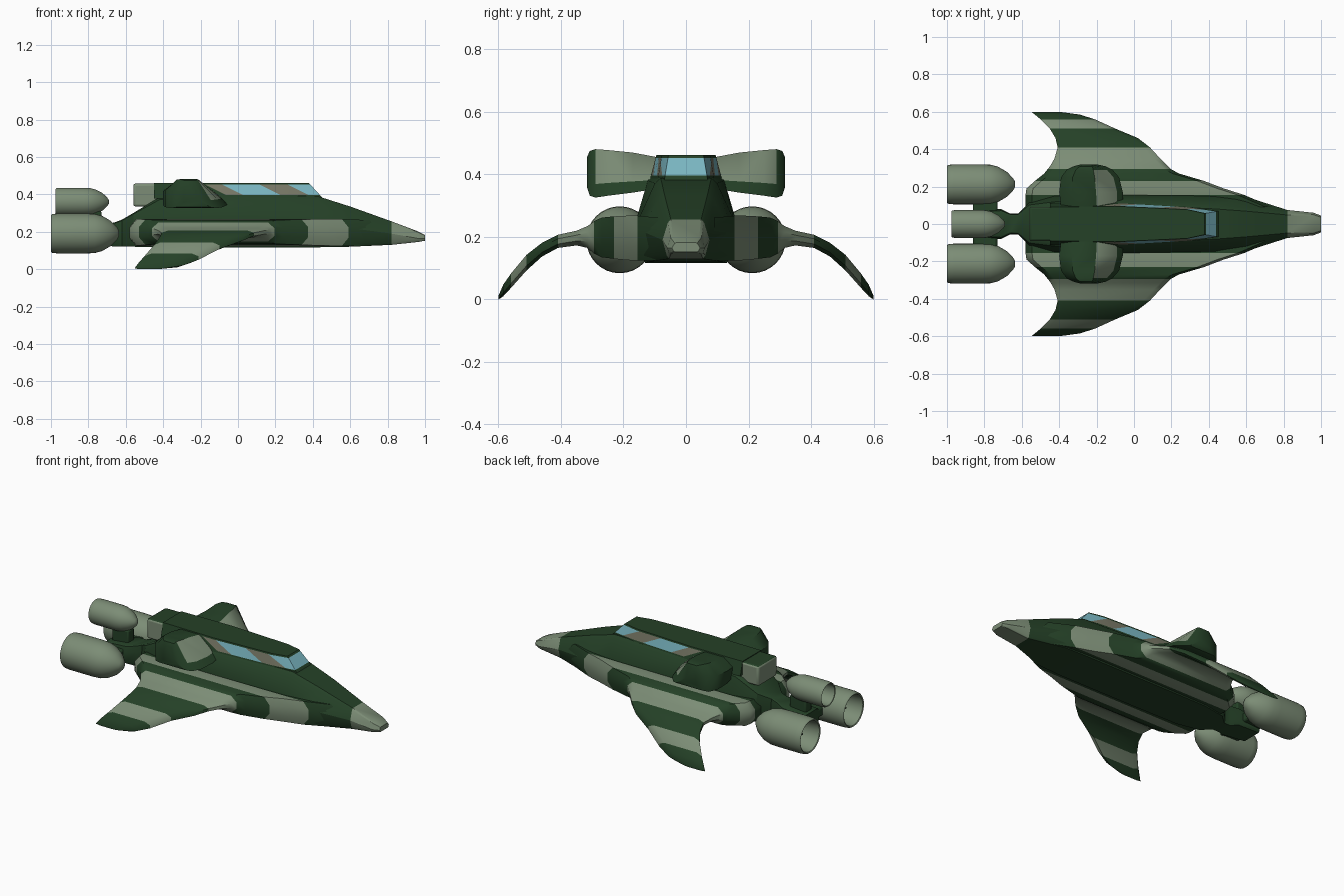
import bpy, bmesh, math
from mathutils import Vector

if "Cube" in bpy.data.objects:
    bpy.data.objects.remove(bpy.data.objects["Cube"])

COLOURS = [("dark_green", (0.018, 0.052, 0.02)), ("pale_green", (0.20, 0.265, 0.18)),
           ("window_blue", (0.20, 0.48, 0.55)), ("olive_grey", (0.19, 0.19, 0.135))]
MATS = []
for n, c in COLOURS:
    m = bpy.data.materials.new(n)
    m.diffuse_color = (*c, 1)
    m.use_nodes = True
    m.node_tree.nodes["Principled BSDF"].inputs["Base Color"].default_value = m.diffuse_color
    MATS.append(m)
DARK, PALE, BLUE, OLIVE = range(4)


def lerp(a, b, t):
    return a + (b - a) * t


def finish(name, bm, angle=35, bevel=0):
    bmesh.ops.recalc_face_normals(bm, faces=bm.faces[:])
    me = bpy.data.meshes.new(name)
    bm.to_mesh(me)
    bm.free()
    for m in MATS:
        me.materials.append(m)
    ob = bpy.data.objects.new(name, me)
    bpy.context.collection.objects.link(ob)
    bpy.ops.object.select_all(action='DESELECT')
    ob.select_set(True)
    bpy.context.view_layer.objects.active = ob
    if bevel:
        b = ob.modifiers.new("bevel", 'BEVEL')
        b.width, b.segments, b.limit_method = bevel, 2, 'ANGLE'
    bpy.ops.object.shade_smooth_by_angle(angle=math.radians(angle))
    return ob


def loft(rings, rule):
    """Skin closed rings; rule(ring index, segment index, centre) gives the colour."""
    bm = bmesh.new()
    vs = [[bm.verts.new(p) for p in r] for r in rings]
    n = len(vs[0])
    for i in range(len(vs) - 1):
        for j in range(n):
            k = (j + 1) % n
            f = bm.faces.new((vs[i][j], vs[i][k], vs[i + 1][k], vs[i + 1][j]))
            f.material_index = rule(i, j, f.calc_center_median())
    for i, r in ((0, vs[0]), (len(vs) - 2, vs[-1])):
        f = bm.faces.new(r)
        f.material_index = rule(i, -1, f.calc_center_median())
    return bm


def box(name, x0, x1, y0, y1, z0, z1, rule, bevel=0.012):
    rings = [[(x, y0, z0), (x, y1, z0), (x, y1, z1), (x, y0, z1)] for x in (x0, x1)]
    return finish(name, loft(rings, rule), 35, bevel)


# Fuselage: x, z bottom / middle / top, half width bottom / middle / top
BODY = [(1.0, .152, .165, .182, .04, .045, .035), (.96, .145, .165, .203, .055, .06, .048),
        (.82, .13, .19, .256, .062, .075, .055), (.6, .12, .22, .335, .14, .145, .078),
        (.43, .117, .25, .389, .148, .155, .092), (-.1, .117, .27, .396, .148, .155, .118),
        (-.42, .118, .27, .385, .145, .15, .115), (-.56, .12, .25, .30, .115, .115, .10),
        (-.62, .12, .22, .265, .055, .055, .05), (-.66, .12, .21, .25, .055, .055, .05),
        (-.71, .13, .20, .24, .08, .08, .07), (-.86, .14, .19, .225, .07, .075, .06)]
rings = []
for x, zb, zm, zt, wb, wm, wt in BODY:
    half = [(wb * .88, zb), (wb, lerp(zb, zm, .2)), (wm, zm),
            (lerp(wm, wt, .88), lerp(zm, zt, .88)), (wt * .88, zt)]
    rings.append([(x, y, z) for y, z in half] + [(x, -y, z) for y, z in reversed(half)])
finish("fuselage", loft(rings, lambda i, j, c: PALE if c.x > .82 else DARK), 30)

# Canopy spine with slanted windows cut into its sides and front
SPINE = [(.455, .378, .07, .056), (.3, .285, .092, .077), (-.1, -.1, .117, .095),
         (-.45, -.45, .112, .09)]
rings = [[(xb, -wb, .378), (xb, wb, .378), (xt, wt, .462), (xt, -wt, .462)]
         for xb, xt, wb, wt in SPINE]
bm = loft(rings, lambda i, j, c: DARK)
cuts = [((0, 0, .396), (0, 0, 1)), ((0, 0, .453), (0, 0, 1))]
cuts += [((0, 0, u), (.5, 0, 1)) for u in (.365, .41, .51, .585)]
for co, no in cuts:
    bmesh.ops.bisect_plane(bm, geom=bm.verts[:] + bm.edges[:] + bm.faces[:],
                           plane_co=co, plane_no=no)
bm.normal_update()
for f in bm.faces:
    c = f.calc_center_median()
    u = .5 * c.x + c.z
    if abs(f.normal.z) < .9 and .396 < c.z < .453 and u > .365:
        f.material_index = BLUE if .41 < u < .51 or u > .585 else OLIVE
finish("canopy_spine", bm, 25)

# Block at the rear of the spine: pale sides, dark top
box("rear_spine_block", -.56, -.38, -.092, .092, .335, .458,
    lambda i, j, c: DARK if c.z > .45 else PALE)

# Wings with side strakes: y, leading x, trailing x, z bottom, z top
WING = [(.09, .74, -.58, .125, .262), (.155, .59, -.58, .124, .268),
        (.19, .48, -.575, .126, .268), (.23, .375, -.53, .13, .266),
        (.27, .24, -.48, .135, .262), (.295, .195, -.46, .147, .25),
        (.315, .175, -.445, .165, .235), (.35, .14, -.425, .173, .22),
        (.41, .085, -.408, .165, .207), (.46, .02, -.42, .138, .182),
        (.51, -.10, -.45, .093, .143), (.56, -.21, -.50, .037, .083),
        (.585, -.29, -.53, .010, .047), (.6, -.40, -.55, 0, .012)]
STRIPES = [(.155, DARK), (.23, PALE), (.295, DARK), (.41, PALE), (.51, DARK), (.56, PALE),
           (9, DARK)]


def stripe(i, j, c):
    return next(m for limit, m in STRIPES if abs(c.y) < limit)


# Shoulder pods: y, front x, rear x, z bottom, z top
POD = [(.09, -.06, -.39, .355, .455), (.17, -.06, -.40, .342, .470),
       (.25, -.08, -.39, .332, .478), (.29, -.115, -.36, .326, .481),
       (.308, -.15, -.325, .332, .475), (.317, -.19, -.29, .36, .455)]


def pod_colour(i, j, c):
    return PALE if j == 1 and i < 3 else DARK


def engine(name, y, z, x_tip, length, r):
    """Open-backed nozzle turned about the x axis."""
    prof = [(0, .12), (.03, .3), (.12, .62), (.25, .88), (.36, .98), (.48, 1), (.9, 1),
            (.98, .97), (1, .92), (.99, .86), (.75, .80), (.6, .72), (.6, .2), (.85, .05)]
    seg = 32
    rings = [[(x_tip - a * length, y + b * r * math.cos(t), z + b * r * math.sin(t))
              for t in (2 * math.pi * k / seg for k in range(seg))] for a, b in prof]
    finish(name, loft(rings, lambda i, j, c: PALE), 40)


for s, side in ((1, "left"), (-1, "right")):
    rings = []
    for y, xl, xt, zb, zt in WING:
        h, d = zt - zb, min(.035, (xl - xt) * .2)
        pts = [(xl, zb + .3 * h), (xl, zt - .3 * h), (xl - d, zt), (xt + d, zt),
               (xt, zt - .3 * h), (xt, zb + .3 * h), (xt + d, zb), (xl - d, zb)]
        rings.append([(x, s * y, z) for x, z in pts])
    finish(side + "_wing", loft(rings, stripe), 40)

    rings = []
    for y, xf, xr, zb, zt in POD:
        h = zt - zb
        pts = [(xf, zb), (xf - .03, zb + .28 * h), (lerp(xf, xr, .42), zt),
               (lerp(xf, xr, .8), zt), (xr, zt - .4 * h), (xr, zb)]
        rings.append([(x, s * y, z) for x, z in pts])
    finish(side + "_shoulder_pod", loft(rings, pod_colour), 40)

    engine(side + "_engine", s * .212, .191, -.635, .365, .107)

engine("top_engine", 0, .36, -.69, .285, .075)

# Mounts joining the engines to the tail
box("engine_crossbar", -.86, -.73, -.14, .14, .16, .215, lambda i, j, c: DARK)
box("top_engine_mount", -.84, -.73, -.03, .03, .2, .31, lambda i, j, c: DARK, .008)
